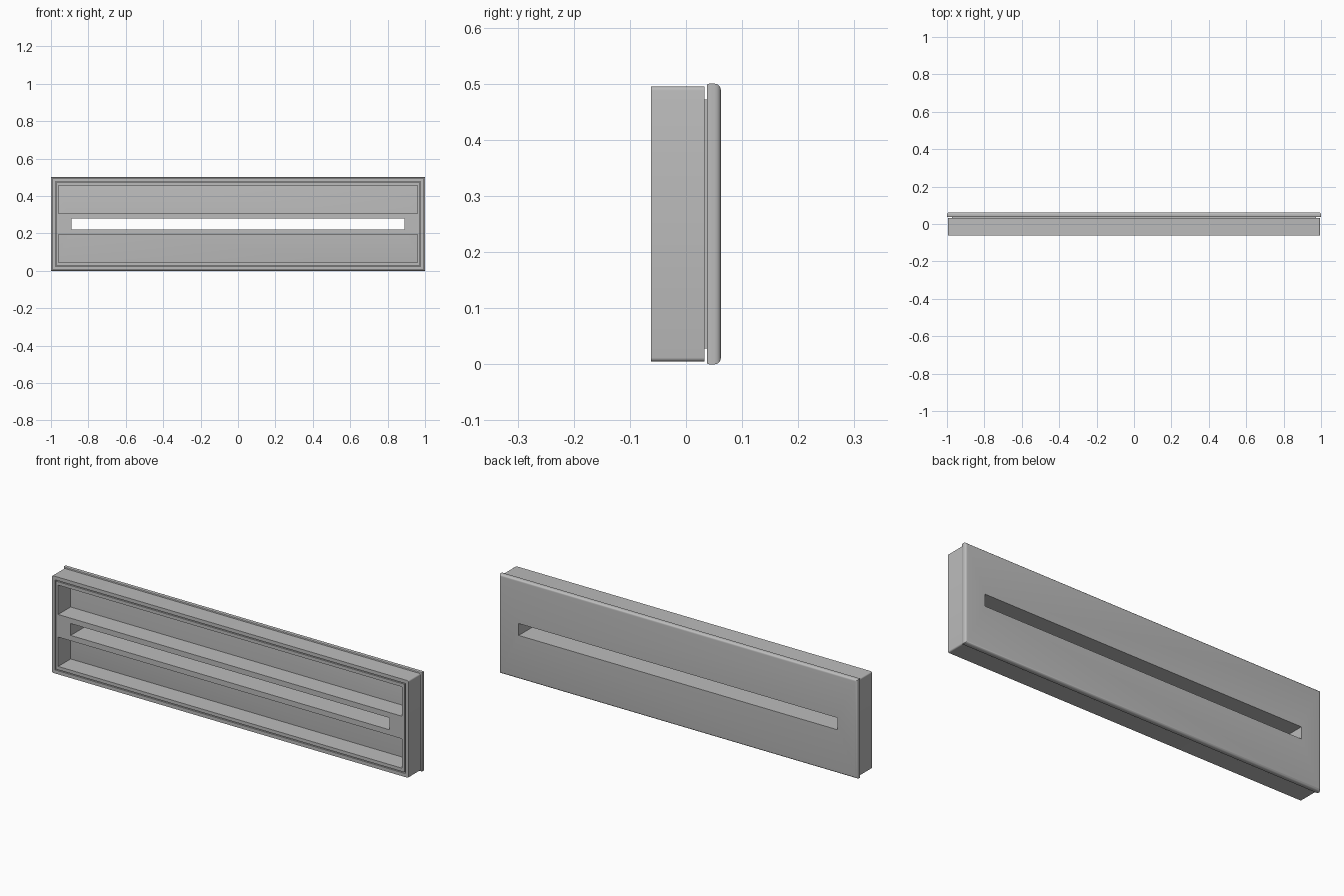
import bpy
import bmesh

cube = bpy.data.objects.get("Cube")
if cube:
    bpy.data.objects.remove(cube, do_unlink=True)

grey = bpy.data.materials.new("light_grey")
grey.use_nodes = True
COLOUR = (0.5, 0.5, 0.5, 1)
grey.diffuse_color = COLOUR
grey.node_tree.nodes["Principled BSDF"].inputs["Base Color"].default_value = COLOUR

MID = 0.25          # height of the centre line
BACK, SEAM, SLEEVE_BACK, FRONT = 0.062, 0.037, 0.033, -0.062


def box(name, half_x, y0, y1, z0, z1):
    """Axis-aligned box centred on x = 0."""
    bm = bmesh.new()
    bmesh.ops.create_cube(bm, size=1)
    for v in bm.verts:
        v.co = (v.co.x * 2 * half_x,
                y0 if v.co.y < 0 else y1,
                z0 if v.co.z < 0 else z1)
    mesh = bpy.data.meshes.new(name)
    bm.to_mesh(mesh)
    bm.free()
    mesh.materials.append(grey)
    obj = bpy.data.objects.new(name, mesh)
    bpy.context.collection.objects.link(obj)
    return obj


def round_edges(obj, radius, segments, rule):
    """Bevel the edges whose two end points satisfy the rule."""
    bm = bmesh.new()
    bm.from_mesh(obj.data)
    edges = [e for e in bm.edges if rule(*(v.co for v in e.verts))]
    bmesh.ops.bevel(bm, geom=edges, offset=radius, segments=segments,
                    profile=0.5, affect='EDGES', clamp_overlap=True)
    bm.to_mesh(obj.data)
    bm.free()


def activate(obj):
    bpy.ops.object.select_all(action='DESELECT')
    obj.select_set(True)
    bpy.context.view_layer.objects.active = obj


def cut(obj, *opening):
    """Cut a box-shaped opening and discard the cutter."""
    cutter = box("cutter", *opening)
    cutter.hide_render = True
    activate(obj)
    mod = obj.modifiers.new("opening", 'BOOLEAN')
    mod.operation, mod.solver, mod.object = 'DIFFERENCE', 'EXACT', cutter
    bpy.ops.object.modifier_apply(modifier=mod.name)
    bpy.data.objects.remove(cutter, do_unlink=True)


def smooth(obj):
    activate(obj)
    bpy.ops.object.shade_smooth_by_angle(angle=0.6)


slot = (0.89, -0.1, 0.1, MID - 0.03, MID + 0.03)

# Cover plate with a rounded rim and a through slot
plate = box("cover_plate", 1.0, SEAM, BACK, 0, 2 * MID)
round_edges(plate, 0.011, 5, lambda a, b: a.y > 0.05 and b.y > 0.05)
round_edges(plate, 0.004, 3, lambda a, b: a.y < 0.038 and b.y < 0.038)
cut(plate, *slot)
smooth(plate)

# Inner block with two deep pockets and the slot between them
block = box("inner_block", 0.972, FRONT, SEAM, 0.028, 2 * MID - 0.028)
cut(block, *slot)
for z0, z1 in ((MID - 0.205, MID - 0.057), (MID + 0.057, MID + 0.205)):
    cut(block, 0.96, -0.1, 0.1, z0, z1)

# Thin outer sleeve, standing just clear of the plate and the block
sleeve = box("outer_sleeve", 0.995, FRONT, SLEEVE_BACK, 0.005, 2 * MID - 0.005)
round_edges(sleeve, 0.007, 4, lambda a, b: abs(a.y - b.y) > 0.05)
cut(sleeve, 0.977, -0.1, 0.1, 0.023, 2 * MID - 0.023)
smooth(sleeve)
